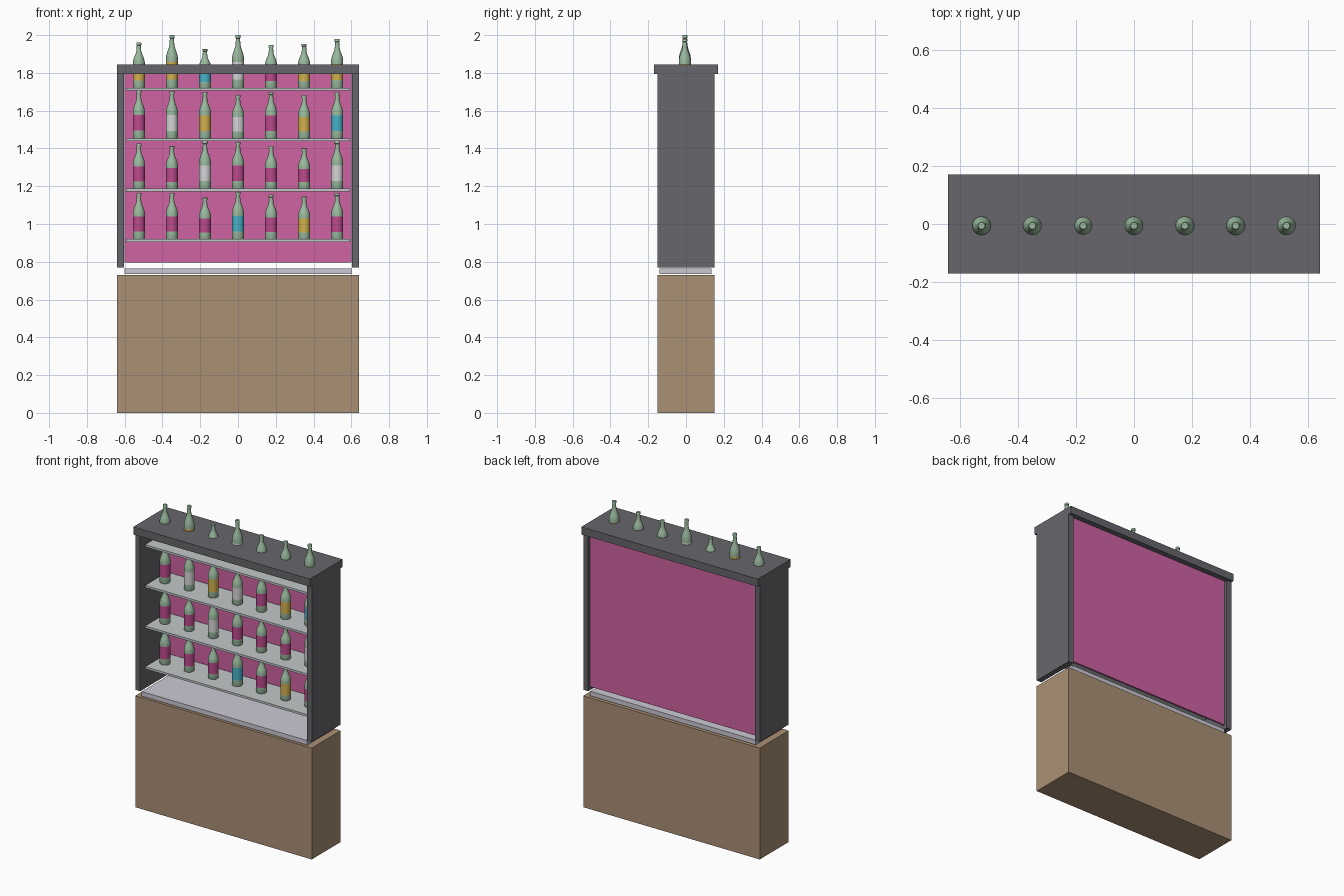
import bpy
import bmesh
from math import radians
from mathutils import Matrix, Vector

cube = bpy.data.objects.get("Cube")
if cube:
    bpy.data.objects.remove(cube, do_unlink=True)


def material(name, hex_code):
    def linear(c):
        return c / 12.92 if c <= 0.04045 else ((c + 0.055) / 1.055) ** 2.4
    rgb = [linear(v / 255) for v in bytes.fromhex(hex_code)]
    mat = bpy.data.materials.new(name)
    mat.use_nodes = True
    mat.diffuse_color = (*rgb, 1)
    mat.node_tree.nodes["Principled BSDF"].inputs["Base Color"].default_value = (*rgb, 1)
    return mat


wood = material("tan wood", "AA9075")
grey = material("dark grey", "67666B")
pink = material("pink panel", "D063A3")
shelf_mat = material("pale glass", "C4C8C9")
counter_mat = material("pale counter", "CCC9D4")
glass = material("green glass", "9ABA9E")
labels = {
    "P": material("pink label", "BC4A8C"),
    "W": material("white label", "D6D6D8"),
    "Y": material("yellow label", "D2B04C"),
    "C": material("cyan label", "46B2C8"),
}


def add_object(name, bm, mats):
    mesh = bpy.data.meshes.new(name)
    bm.to_mesh(mesh)
    bm.free()
    for mat in mats:
        mesh.materials.append(mat)
    obj = bpy.data.objects.new(name, mesh)
    bpy.context.collection.objects.link(obj)
    return obj


def box(name, x, y, z, mat):
    """Box from (low, high) extents on each axis."""
    size = Vector([b - a for a, b in (x, y, z)])
    centre = Vector([(a + b) / 2 for a, b in (x, y, z)])
    bm = bmesh.new()
    bmesh.ops.create_cube(bm, size=1, matrix=Matrix.LocRotScale(centre, None, size))
    add_object(name, bm, [mat])


# Bottle outline: radius as a share of the body radius, height as a share of the total
OUTLINE = [(0, 0), (0.94, 0), (1, 0.02), (1, 0.16), (1, 0.49), (1, 0.56), (0.92, 0.62),
           (0.74, 0.69), (0.52, 0.76), (0.4, 0.82), (0.34, 0.94), (0.42, 0.945),
           (0.42, 0.99), (0.36, 1), (0, 1)]


def bottle(name, location, height, label, radius=0.032):
    bm = bmesh.new()
    verts = [bm.verts.new((r * radius, 0, h * height)) for r, h in OUTLINE]
    edges = [bm.edges.new(pair) for pair in zip(verts, verts[1:])]
    bmesh.ops.spin(bm, geom=verts + edges, axis=(0, 0, 1), cent=(0, 0, 0),
                   angle=radians(360), steps=20)
    bmesh.ops.remove_doubles(bm, verts=bm.verts, dist=0.0001)
    bmesh.ops.recalc_face_normals(bm, faces=bm.faces)
    # the label is the middle band of the straight body
    for face in bm.faces:
        face.smooth = True
        share = face.calc_center_median().z / height
        face.material_index = int(0.17 < share < 0.48)
    for edge in bm.edges:
        if edge.is_manifold and edge.calc_face_angle() > radians(40):
            edge.smooth = False
    obj = add_object(name, bm, [glass, label])
    obj.location = location


# Base cabinet and counter slab
box("base_cabinet", (-0.64, 0.64), (-0.15, 0.15), (0, 0.73), wood)
box("counter_slab", (-0.6, 0.6), (-0.14, 0.135), (0.735, 0.765), counter_mat)

# Upper case
for side, sign in (("left", 1), ("right", -1)):
    box(side + "_side_panel", sorted((0.604 * sign, 0.64 * sign)), (-0.15, 0.15), (0.77, 1.795), grey)
box("top_board", (-0.64, 0.64), (-0.17, 0.17), (1.795, 1.845), grey)
box("back_panel", (-0.6, 0.6), (0.123, 0.135), (0.795, 1.795), pink)

# Shelves with a row of bottles on each: top height, label letters, bottle heights
ROWS = [
    (0.92, "PPPCPYP", (0.245, 0.245, 0.22, 0.25, 0.235, 0.225, 0.243)),
    (1.187, "PPWPPPW", (0.24, 0.225, 0.252, 0.248, 0.226, 0.215, 0.252)),
    (1.453, "PWYWPYC", (0.255, 0.252, 0.247, 0.23, 0.246, 0.23, 0.247)),
    (1.72, "YYCWPYY", (0.24, 0.28, 0.206, 0.28, 0.227, 0.234, 0.26)),
]
for row, (z, letters, heights) in enumerate(ROWS, 1):
    box(f"shelf_{row}", (-0.594, 0.594), (-0.115, 0.115), (z - 0.014, z), shelf_mat)
    for column, (letter, height) in enumerate(zip(letters, heights)):
        bottle(f"bottle_{row}_{column + 1}", ((column - 3) * 0.175, -0.006, z), height, labels[letter])
